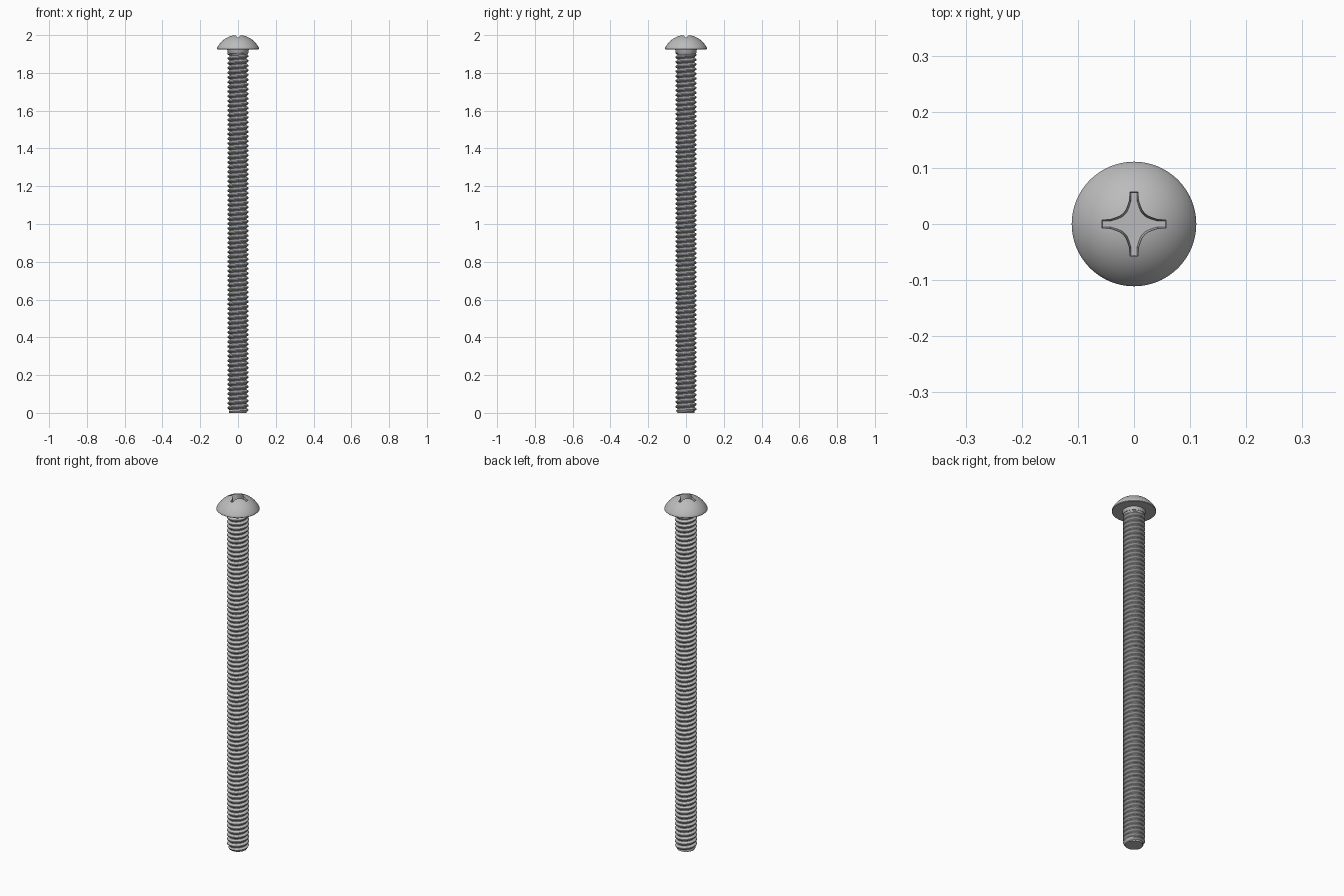
import bpy, bmesh, math

if "Cube" in bpy.data.objects:
    bpy.data.objects.remove(bpy.data.objects["Cube"], do_unlink=True)

PITCH, ROOT, CREST = 0.025, 0.045, 0.056
HEAD_R, HEAD_Z, RIM_Z, APEX = 0.111, 1.925, 1.931, 2.0015
THREAD_TOP = 1.905

steel = bpy.data.materials.new("grey steel")
steel.use_nodes = True
steel.diffuse_color = (0.5, 0.5, 0.5, 1)
steel.node_tree.nodes["Principled BSDF"].inputs["Base Color"].default_value = (0.5, 0.5, 0.5, 1)


def finish(bm, name, angle=30):
    bmesh.ops.recalc_face_normals(bm, faces=bm.faces)
    mesh = bpy.data.meshes.new(name)
    bm.to_mesh(mesh)
    bm.free()
    obj = bpy.data.objects.new(name, mesh)
    bpy.context.collection.objects.link(obj)
    mesh.materials.append(steel)
    smooth(obj, angle)
    return obj


def smooth(obj, angle):
    bpy.ops.object.select_all(action='DESELECT')
    obj.select_set(True)
    bpy.context.view_layer.objects.active = obj
    bpy.ops.object.shade_smooth_by_angle(angle=math.radians(angle))


def lathe(name, profile, steps=64):
    """Spin (radius, z) points that begin and end on the axis."""
    bm = bmesh.new()
    verts = [bm.verts.new((r, 0, z)) for r, z in profile]
    edges = [bm.edges.new(pair) for pair in zip(verts, verts[1:])]
    bmesh.ops.spin(bm, geom=verts + edges, cent=(0, 0, 0), axis=(0, 0, 1),
                   angle=math.tau, steps=steps, use_duplicate=False)
    bmesh.ops.remove_doubles(bm, verts=bm.verts, dist=1e-5)
    return finish(bm, name)


# Domed head: a spherical cap above a short upright rim
cap_h = APEX - RIM_Z
sphere_r = (HEAD_R ** 2 + cap_h ** 2) / (2 * cap_h)
sweep = math.asin(HEAD_R / sphere_r)
dome = [(sphere_r * math.sin(sweep * i / 16),
         APEX - sphere_r * (1 - math.cos(sweep * i / 16))) for i in range(16, -1, -1)]
head = lathe("head", [(0, HEAD_Z), (HEAD_R - 0.002, HEAD_Z), (HEAD_R, HEAD_Z + 0.002)] + dome, 96)

# Cross recess cutter: four arms joined by concave curves, tapering downwards
def cross_outline(inset):
    tip, half = 0.058 - inset, 0.0085 - inset
    flare = [(0.044 - inset, half), (0.034 - inset, 0.0115 - inset),
             (0.026 - inset, 0.0145 - inset)]
    mid = 0.0195 - inset
    quarter = [(tip, -half), (tip, half)] + flare + [(mid, mid)] + [(y, x) for x, y in reversed(flare)]
    points = []
    for q in range(4):
        c, s = ((1, 0), (0, 1), (-1, 0), (0, -1))[q]
        points += [(c * x - s * y, s * x + c * y) for x, y in quarter]
    return points


bm = bmesh.new()
rings = [[bm.verts.new((x, y, z)) for x, y in cross_outline(inset)]
         for inset, z in ((0.003, 1.955), (-0.0005, 2.015))]
count = len(rings[0])
for i in range(count):
    j = (i + 1) % count
    bm.faces.new((rings[0][i], rings[0][j], rings[1][j], rings[1][i]))
for ring in rings:
    bm.faces.new(ring)
cutter = finish(bm, "recess_cutter")
cutter.hide_render = True
cutter.hide_viewport = True

cut = head.modifiers.new("cross recess", 'BOOLEAN')
cut.operation = 'DIFFERENCE'
cut.solver = 'EXACT'
cut.object = cutter
bpy.context.view_layer.objects.active = head
bpy.ops.object.modifier_apply(modifier=cut.name)
bpy.data.objects.remove(cutter, do_unlink=True)
smooth(head, 30)

# Solid core with end face, and the collar under the head
lathe("core", [(0, 0), (ROOT - 0.001, 0), (ROOT - 0.001, 1.93), (0, 1.93)], 32)
lathe("collar", [(0, 1.892), (ROOT, 1.892), (0.054, 1.904), (0.058, 1.927), (0, 1.927)], 48)

# Right-handed thread: a tooth profile swept up a helix and trimmed at both ends
TOOTH = ((0, ROOT), (0.12, ROOT), (0.45, CREST), (0.67, CREST), (1, ROOT))
STEPS = 32
bm = bmesh.new()
previous = None
for k in range(int((THREAD_TOP / PITCH + 2) * STEPS)):
    a = math.tau * k / STEPS
    row = []
    for offset, radius in TOOTH:
        z = min(max((k / STEPS - 1 + offset) * PITCH, 0), THREAD_TOP)
        r = min(radius, ROOT + 0.001 + z * 0.6)
        row.append(bm.verts.new((r * math.cos(a), r * math.sin(a), z)))
    if previous:
        for i in range(len(TOOTH) - 1):
            bm.faces.new((previous[i], row[i], row[i + 1], previous[i + 1]))
    previous = row
bmesh.ops.remove_doubles(bm, verts=bm.verts, dist=1e-5)
bmesh.ops.dissolve_degenerate(bm, edges=bm.edges, dist=1e-5)
finish(bm, "thread", 25)
